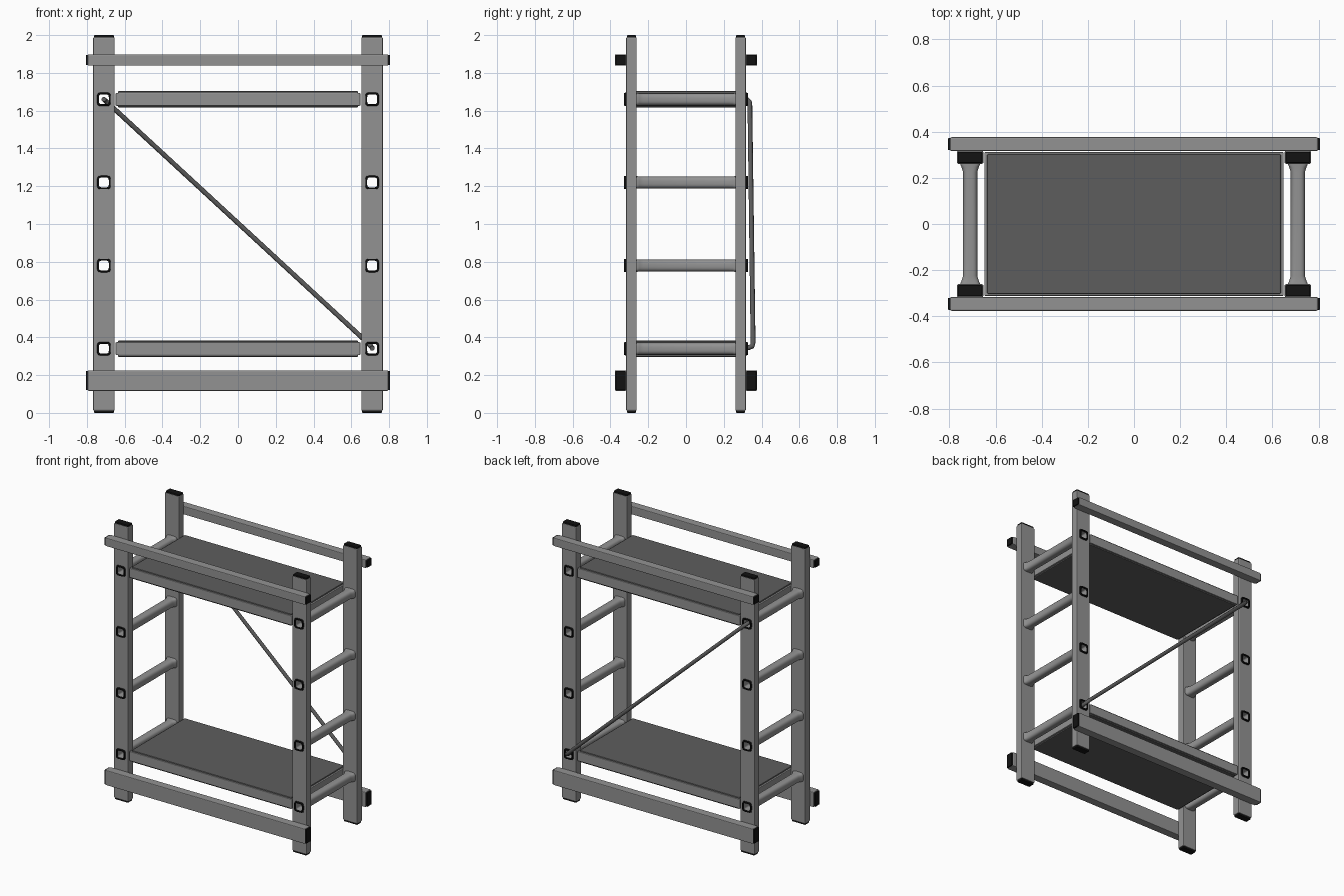
import bpy, bmesh, math
from mathutils import Vector

if "Cube" in bpy.data.objects:
    bpy.data.objects.remove(bpy.data.objects["Cube"])


def material(name, v):
    m = bpy.data.materials.new(name)
    m.diffuse_color = (v, v, v, 1)
    m.use_nodes = True
    m.node_tree.nodes["Principled BSDF"].inputs["Base Color"].default_value = m.diffuse_color
    return m


STEEL = material("grey metal", 0.29)
DARK = material("dark grey", 0.11)
BLACK = material("black plastic", 0.006)


def add_object(name, bm, mats):
    bmesh.ops.recalc_face_normals(bm, faces=bm.faces)
    me = bpy.data.meshes.new(name)
    bm.to_mesh(me)
    bm.free()
    for m in mats:
        me.materials.append(m)
    ob = bpy.data.objects.new(name, me)
    bpy.context.collection.objects.link(ob)
    return ob


def smooth(ob):
    bpy.ops.object.select_all(action='DESELECT')
    ob.select_set(True)
    bpy.context.view_layer.objects.active = ob
    bpy.ops.object.shade_smooth_by_angle(angle=math.radians(40))


def box(name, lo, hi, mat, bevel=0.005):
    bm = bmesh.new()
    bmesh.ops.create_cube(bm, size=1)
    for v in bm.verts:
        v.co = Vector([(a + b) / 2 + c * (b - a) for a, b, c in zip(lo, hi, v.co)])
    if bevel:
        bmesh.ops.bevel(bm, geom=bm.edges[:], offset=bevel, segments=2,
                        profile=0.5, affect='EDGES')
    return add_object(name, bm, [mat])


def section(bm, x, y, z, hx, hz, power, n=32):
    # rounded-square ring in the xz plane
    ring = []
    for i in range(n):
        a = 2 * math.pi * (i + 0.5) / n
        c, s = math.cos(a), math.sin(a)
        ring.append(bm.verts.new((x + hx * math.copysign(abs(c) ** (2 / power), c), y,
                                  z + hz * math.copysign(abs(s) ** (2 / power), s))))
    return ring


def bridge(bm, a, b):
    n = len(a)
    return [bm.faces.new((a[i], a[(i + 1) % n], b[(i + 1) % n], b[i])) for i in range(n)]


def rung(x, z):
    # hollow tube with flared feet at the posts and black rims
    outer = [(0.327, 0.034, 0.034, 5), (0.316, 0.036, 0.036, 5), (0.315, 0.034, 0.034, 5),
             (0.258, 0.043, 0.033, 4), (0.247, 0.038, 0.032, 3.2), (0.225, 0.031, 0.032, 2.8)]
    bm = bmesh.new()
    prof = [(-y, a, b, p) for y, a, b, p in outer] + outer[::-1]
    prof += [(0.327, 0.027, 0.027, 5), (0.316, 0.026, 0.026, 5),
             (-0.316, 0.026, 0.026, 5), (-0.327, 0.027, 0.027, 5)]
    rings = [section(bm, x, y, z, a, b, p) for y, a, b, p in prof]
    for i, r in enumerate(rings):
        bridge(bm, r, rings[(i + 1) % len(rings)])
    for f in bm.faces:
        f.material_index = 1 if abs(f.calc_center_median().y) > 0.315 and \
            min(abs(v.co.y) for v in f.verts) > 0.31 else 0
    smooth(add_object("ladder_rung", bm, [STEEL, BLACK]))


LEVELS = [0.34, 0.78, 1.22, 1.66]

# ladder ends: rungs and drilled posts
for x in (-0.71, 0.71):
    bm = bmesh.new()
    for z in LEVELS:
        rung(x, z)
        a = section(bm, x, -0.5, z, 0.029, 0.029, 5)
        b = section(bm, x, 0.5, z, 0.029, 0.029, 5)
        bridge(bm, a, b)
        bm.faces.new(a)
        bm.faces.new(b)
    cutter = add_object("hole_cutter", bm, [STEEL])
    cutter.hide_render = True
    for y in (-0.289, 0.289):
        post = box("post", (x - 0.057, y - 0.028, 0.012), (x + 0.057, y + 0.028, 1.988), STEEL)
        mod = post.modifiers.new("holes", 'BOOLEAN')
        mod.operation = 'DIFFERENCE'
        mod.solver = 'EXACT'
        mod.object = cutter
        bpy.context.view_layer.objects.active = post
        bpy.ops.object.modifier_apply(modifier=mod.name)
        for z in (0.012, 1.988):
            box("post_cap", (x - 0.053, y - 0.024, z - 0.012),
                (x + 0.053, y + 0.024, z + 0.012), BLACK, 0.004)
    bpy.data.objects.remove(cutter)

# long rails: guard rail on top, toe board below, front and back
for y in (-0.346, 0.346):
    for name, z, hz in (("guard_rail", 1.868, 0.03), ("toe_board", 0.171, 0.054)):
        box(name, (-0.796, y - 0.03, z - hz), (0.796, y + 0.03, z + hz), STEEL)
        for s in (-0.796, 0.796):
            box(name + "_cap", (s - 0.01, y - 0.026, z - hz + 0.004),
                (s + 0.01, y + 0.026, z + hz - 0.004), BLACK, 0.003)

# platforms: metal rim with dark panel on both sides
for z in (LEVELS[0], LEVELS[-1]):
    box("platform_rim", (-0.648, -0.312, z - 0.034), (0.648, 0.312, z + 0.034), STEEL, 0.004)
    box("platform_panel", (-0.636, -0.303, z - 0.043), (0.636, 0.303, z + 0.043), DARK, 0.005)

# diagonal brace on the back, hooked into the post tubes
path = [(-0.71, 0.30, 1.66), (-0.708, 0.325, 1.658), (-0.69, 0.338, 1.642),
        (0.685, 0.355, 0.372), (0.705, 0.35, 0.352), (0.71, 0.33, 0.345), (0.71, 0.30, 0.342)]
cu = bpy.data.curves.new("diagonal_brace", 'CURVE')
cu.dimensions = '3D'
cu.bevel_depth = 0.013
cu.bevel_resolution = 3
cu.use_fill_caps = True
sp = cu.splines.new('POLY')
sp.points.add(len(path) - 1)
for p, co in zip(sp.points, path):
    p.co = (*co, 1)
cu.materials.append(DARK)
bpy.context.collection.objects.link(bpy.data.objects.new("diagonal_brace", cu))
